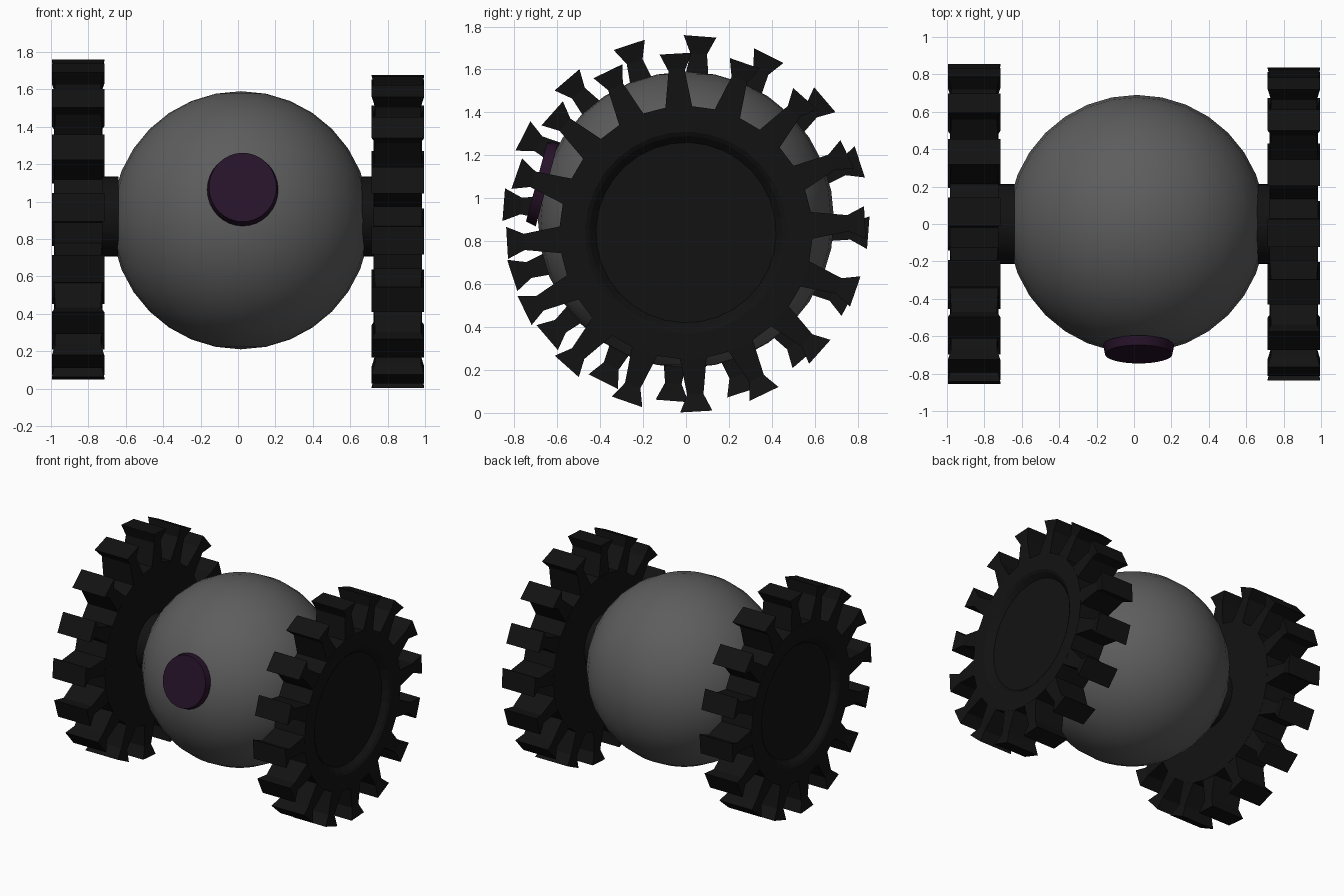
import bpy, bmesh
from math import sin, cos, pi, radians
from mathutils import Matrix

if "Cube" in bpy.data.objects:
    bpy.data.objects.remove(bpy.data.objects["Cube"])

TEETH = 16


def material(name, rgb):
    m = bpy.data.materials.new(name)
    m.diffuse_color = (*rgb, 1)
    m.use_nodes = True
    m.node_tree.nodes["Principled BSDF"].inputs["Base Color"].default_value = m.diffuse_color
    return m


grey = material("body_grey", (0.11, 0.11, 0.11))
black = material("rubber_black", (0.006, 0.006, 0.006))
purple = material("lens_purple", (0.02, 0.006, 0.022))


def finish(bm, name, mat, loc, smooth=None):
    bmesh.ops.recalc_face_normals(bm, faces=bm.faces)
    me = bpy.data.meshes.new(name)
    bm.to_mesh(me)
    bm.free()
    me.materials.append(mat)
    ob = bpy.data.objects.new(name, me)
    ob.location = loc
    bpy.context.collection.objects.link(ob)
    if smooth:
        bpy.context.view_layer.objects.active = ob
        ob.select_set(True)
        bpy.ops.object.shade_smooth_by_angle(angle=radians(smooth))
        ob.select_set(False)
    return ob


def skin(bm, loops):
    """Bridge a list of equal vertex loops and cap both ends."""
    rings = [[bm.verts.new(p) for p in loop] for loop in loops]
    n = len(rings[0])
    for a, b in zip(rings, rings[1:]):
        for i in range(n):
            j = (i + 1) % n
            bm.faces.new((a[i], a[j], b[j], b[i]))
    bm.faces.new(rings[0][::-1])
    bm.faces.new(rings[-1])


def wheel(name, side, loc, phase, scale):
    bm = bmesh.new()
    # tyre disc with a recessed outer face: (axial, radius)
    profile = [(-0.130, 0.59), (0.130, 0.59), (0.130, 0.47),
               (0.118, 0.45), (0.085, 0.42), (0.085, 0.34)]
    n = TEETH * 2
    skin(bm, [[(side * x, r * cos(phase + (i + 0.5) * 2 * pi / n),
                r * sin(phase + (i + 0.5) * 2 * pi / n)) for i in range(n)]
              for x, r in profile])
    # flared tread lugs: (radius, half tangential width, half axial width)
    section = [(0.56, 0.066, 0.130), (0.755, 0.038, 0.122), (0.835, 0.075, 0.14)]
    for k in range(TEETH):
        a = phase + k * 2 * pi / TEETH
        loops = []
        for r, t, w in section:
            loops.append([(sx * w, r * cos(a) - st * t * sin(a), r * sin(a) + st * t * cos(a))
                          for sx, st in ((-1, -1), (1, -1), (1, 1), (-1, 1))])
        skin(bm, loops)
    bmesh.ops.scale(bm, vec=(1, scale, scale), verts=bm.verts)
    return finish(bm, name, black, loc)


# spherical body
bm = bmesh.new()
bmesh.ops.create_uvsphere(bm, u_segments=32, v_segments=16, radius=0.69)
finish(bm, "body", grey, (0.015, 0, 0.90), 40)

# tilted oval lens on the front
bm = bmesh.new()
bmesh.ops.create_cone(bm, cap_ends=True, segments=32, radius1=0.19, radius2=0.18, depth=0.05,
                      matrix=Matrix.Rotation(radians(75), 4, 'X') @ Matrix.Diagonal((1, 1.06, 1, 1)))
finish(bm, "lens", purple, (0.025, -0.672, 1.07), 40)

# wheels and axle hubs
wheel("left_wheel", -1, (-0.855, 0, 0.905), radians(85.6), 1.02)
wheel("right_wheel", 1, (0.855, 0, 0.84), radians(93.3), 1.0)
for name, x in (("left_hub", -0.69), ("right_hub", 0.69)):
    bm = bmesh.new()
    bmesh.ops.create_cone(bm, cap_ends=True, segments=32, radius1=0.215, radius2=0.215,
                          depth=0.10, matrix=Matrix.Rotation(pi / 2, 4, 'Y'))
    finish(bm, name, black, (x, 0, 0.92), 40)
